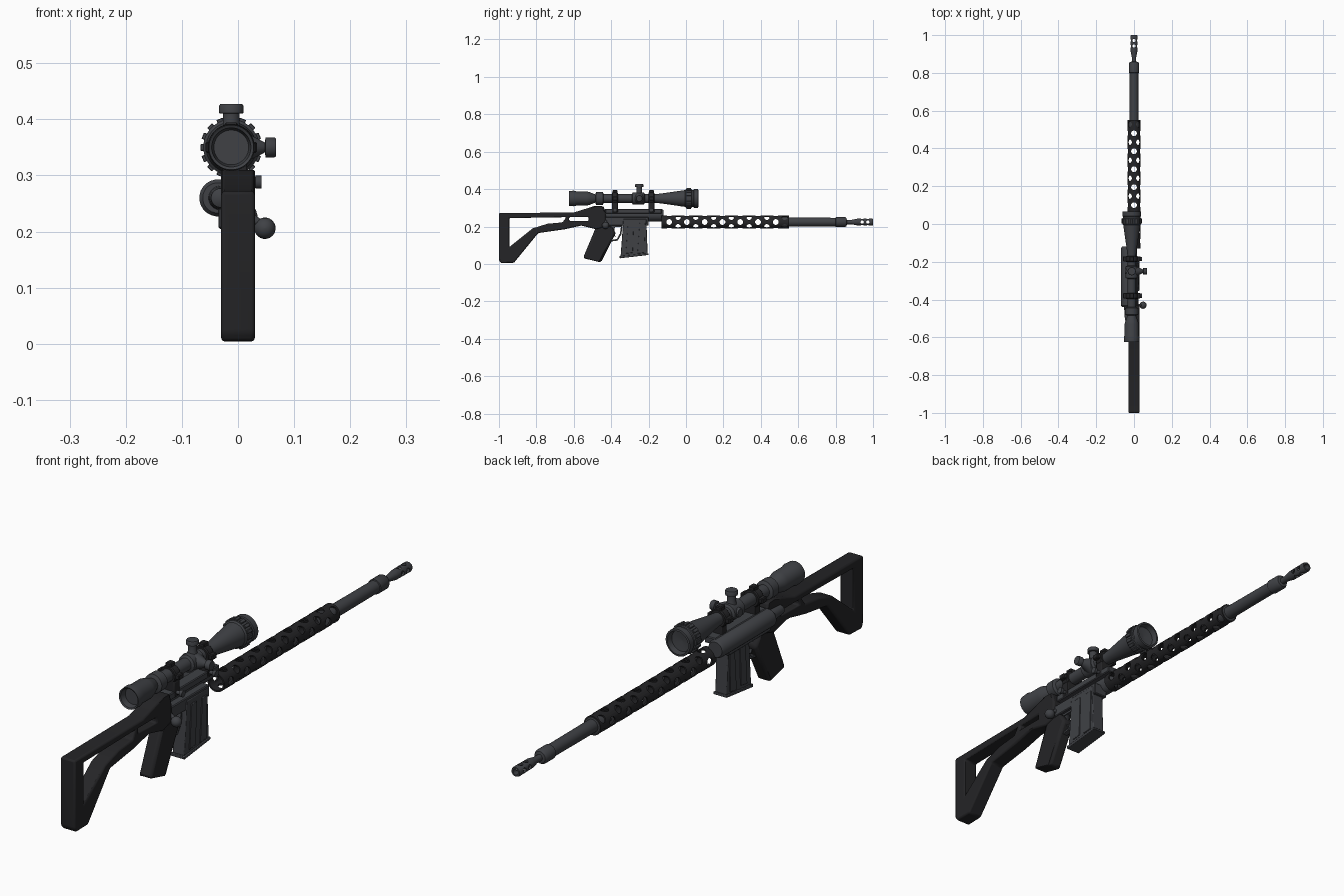
import bpy, bmesh, math
from mathutils import Vector, Matrix

if "Cube" in bpy.data.objects:
    bpy.data.objects.remove(bpy.data.objects["Cube"])

def material(name, c):
    m = bpy.data.materials.new(name)
    m.diffuse_color = (*c, 1)
    m.use_nodes = True
    m.node_tree.nodes["Principled BSDF"].inputs["Base Color"].default_value = m.diffuse_color
    return m

METAL = material("dark_metal", (0.05, 0.053, 0.06))
BLACK = material("black_polymer", (0.018, 0.018, 0.02))

def finish(ob, mat):
    ob.data.materials.append(mat)
    return ob

def from_bm(name, bm, mat):
    bmesh.ops.recalc_face_normals(bm, faces=bm.faces)
    me = bpy.data.meshes.new(name)
    bm.to_mesh(me)
    bm.free()
    ob = bpy.data.objects.new(name, me)
    bpy.context.collection.objects.link(ob)
    return finish(ob, mat)

def lathe(name, prof, origin, axis=(0, 1, 0), mat=METAL, segs=24, closed=False):
    """Revolve (distance, radius) points around an axis; closed makes a tube wall."""
    bm = bmesh.new()
    rot = Vector((0, 0, 1)).rotation_difference(Vector(axis)).to_matrix()
    rings = []
    for d, r in prof:
        ring = []
        for i in range(segs):
            a = 2 * math.pi * (i + 0.5) / segs
            ring.append(bm.verts.new(rot @ Vector((r * math.cos(a), r * math.sin(a), d)) + Vector(origin)))
        rings.append(ring)
    pairs = list(zip(rings, rings[1:])) + ([(rings[-1], rings[0])] if closed else [])
    for a, b in pairs:
        for i in range(segs):
            j = (i + 1) % segs
            bm.faces.new((a[i], a[j], b[j], b[i]))
    if not closed:
        bm.faces.new(rings[0])
        bm.faces.new(rings[-1])
    return from_bm(name, bm, mat)

def box(name, lo, hi, mat=METAL, bevel=0.003):
    bm = bmesh.new()
    size = [h - l for l, h in zip(lo, hi)]
    mid = [(h + l) / 2 for l, h in zip(lo, hi)]
    bmesh.ops.create_cube(bm, size=1, matrix=Matrix.Translation(mid) @ Matrix.Diagonal((*size, 1)))
    bmesh.ops.bevel(bm, geom=bm.edges[:], offset=bevel, segments=1, affect='EDGES')
    return from_bm(name, bm, mat)

def slab(name, outlines, width, mat, bevel, x=0):
    """Extrude side outlines (y, z) across x; later outlines are holes."""
    cu = bpy.data.curves.new(name, 'CURVE')
    cu.dimensions, cu.fill_mode, cu.extrude = '2D', 'BOTH', width / 2
    for pts in outlines:
        s = cu.splines.new('POLY')
        s.points.add(len(pts) - 1)
        s.use_cyclic_u = True
        for p, (y, z) in zip(s.points, pts):
            p.co = (y, z, 0, 1)
    tmp = bpy.data.objects.new(name, cu)
    bpy.context.collection.objects.link(tmp)
    bpy.context.view_layer.update()
    me = bpy.data.meshes.new_from_object(tmp.evaluated_get(bpy.context.evaluated_depsgraph_get()))
    bpy.data.objects.remove(tmp)
    bm = bmesh.new()
    bm.from_mesh(me)
    bmesh.ops.remove_doubles(bm, verts=bm.verts, dist=1e-5)
    for v in bm.verts:
        v.co = (v.co.z + x, v.co.x, v.co.y)
    ob = from_bm(name, bm, mat)
    b = ob.modifiers.new("bevel", 'BEVEL')
    b.width, b.segments, b.limit_method = bevel, 2, 'ANGLE'
    return ob

def drill(ob, holes):
    """Cut round through-holes (centre, axis, radius, half length)."""
    for k, (c, axis, r, h) in enumerate(holes):
        cut = lathe("cutter", [(-h, r), (h, r)], c, axis, segs=12)
        m = ob.modifiers.new("hole", 'BOOLEAN')
        m.object, m.operation, m.solver = cut, 'DIFFERENCE', 'EXACT'
        bpy.context.view_layer.objects.active = ob
        bpy.ops.object.modifier_apply(modifier=m.name)
        bpy.data.objects.remove(cut)

# Skeleton stock with triangular opening and a slot
slab("stock", [
    [(-1, .272), (-.6, .275), (-.52, .3), (-.49, .31), (-.44, .308), (-.43, .27), (-.43, .2), (-.48, .185),
     (-.56, .205), (-.65, .185), (-.79, .165), (-.92, .006), (-.99, .004), (-1, .02)],
    [(-.945, .245), (-.945, .09), (-.82, .19), (-.74, .215), (-.66, .222), (-.64, .25)],
    [(-.625, .25), (-.625, .23), (-.52, .23), (-.52, .25)]], .06, BLACK, .008)

# Grip, trigger and guard
slab("grip", [[(-.48, .2), (-.4, .205), (-.375, .165), (-.455, .008), (-.55, .032), (-.545, .045)]],
     .05, BLACK, .01)
slab("trigger_guard", [[(-.43, .205), (-.34, .205), (-.345, .16), (-.365, .125), (-.41, .118), (-.43, .13)],
                       [(-.422, .197), (-.348, .197), (-.353, .163), (-.37, .133), (-.408, .126), (-.422, .137)]],
     .02, METAL, .001)
slab("trigger", [[(-.395, .2), (-.38, .2), (-.385, .165), (-.375, .14), (-.395, .16)]], .01, METAL, .001)

# Magazine with side ribs and floor plate
slab("magazine", [[(-.335, .24), (-.212, .24), (-.205, .05), (-.35, .035)]], .048, METAL, .003)
slab("magazine_floor", [[(-.355, .042), (-.2, .057), (-.199, .048), (-.354, .03)]], .056, METAL, .002)
for i, t in enumerate((.2, .7)):
    y = -.335 + .125 * t
    slab(f"magazine_rib_{i}", [[(y, .22), (y + .03, .22), (y + .025, .06), (y - .012, .055)]], .054, METAL, .002)

# Receiver tube set to the left, with its bolt tail
RX, RZ = -.036, .26
lathe("receiver_tube", [(-.44, .027), (-.432, .033), (-.13, .033), (-.12, .028)], (RX, 0, RZ))
lathe("bolt_tail", [(-.515, .008), (-.51, .017), (-.47, .02), (-.43, .022)], (RX + .005, 0, RZ))
box("receiver_body", (-.035, -.45, .205), (.022, -.2, .25))
box("receiver_rail", (-.03, -.43, .27), (.015, -.13, .295))

# Bolt handle
stem = Vector((.045, -.43, .21)) - Vector((-.01, -.43, .25))
lathe("bolt_stem", [(0, .009), (stem.length, .007)], (-.01, -.43, .25), stem.normalized(), segs=12)
lathe("bolt_knob", [(.019 * -math.cos(t * math.pi / 10), .019 * math.sin(t * math.pi / 10) + 1e-4)
                    for t in range(11)], (.048, -.43, .206), segs=20)

# Perforated hollow handguard
HZ = .224
guard = lathe("handguard", [(-.13, .035), (.55, .035), (.55, .029), (-.13, .029)], (0, 0, HZ), mat=BLACK, closed=True)
holes = []
for k in range(7):
    for a in (0, 45, 90, 135):
        y = -.09 + .095 * k + (.0475 if a % 90 else 0)
        if y < .53:
            t = math.radians(a)
            holes.append(((0, y, HZ), (math.cos(t), 0, math.sin(t)), .0155, .06))
drill(guard, holes)

# Barrel, collar and neck
lathe("barrel", [(.5, .029), (.55, .029), (.551, .024), (.8, .023), (.801, .027), (.85, .027), (.858, .022),
                 (.86, .012), (.885, .012), (.915, .018), (.92, .018)], (0, 0, HZ))
# Ported muzzle brake
brake = lathe("muzzle_brake", [(.915, .018), (.995, .019), (1, .017), (1, .011), (.915, .011)], (0, 0, HZ), closed=True)
drill(brake, [((0, y, HZ), ax, .009, .04) for y in (.942, .972) for ax in ((1, 0, 0), (0, 0, 1))])

# Scope body
SX, SZ = -.012, .35
lathe("scope_body", [(-.6, .001), (-.6, .031), (-.622, .035), (-.625, .04), (-.6, .042), (-.585, .038), (-.53, .038),
                     (-.515, .034), (-.485, .022), (-.48, .035), (-.445, .035), (-.44, .023), (-.29, .023),
                     (-.285, .032), (-.225, .032), (-.22, .023), (-.165, .023), (-.13, .027), (-.02, .043),
                     (-.005, .045), (0, .05), (.03, .05), (.032, .046), (.04, .046), (.042, .05), (.065, .05),
                     (.066, .043), (.045, .039), (.04, .001)], (SX, 0, SZ), segs=32)
# Grip lugs on the focus ring
for i in range(16):
    a = 2 * math.pi * i / 16
    c = Vector((SX + .05 * math.cos(a), 0, SZ + .05 * math.sin(a)))
    ob = box(f"focus_lug_{i}", (-.005, .002, -.006), (.005, .028, .006), bevel=.001)
    ob.matrix_world = Matrix.Translation(c) @ Matrix.Rotation(-a, 4, 'Y')

# Adjustment turrets on top and right
turret = [(.015, .022), (.035, .015), (.06, .015), (.061, .022), (.074, .022), (.077, .02)]
lathe("top_turret", turret, (SX, -.25, SZ), (0, 0, 1), segs=20)
lathe("side_turret", [(.015, .03), (.035, .022), (.06, .009), (.061, .018), (.077, .018), (.08, .016)],
      (SX, -.25, SZ), (1, 0, 0), segs=20)
lathe("left_boss", [(.015, .022), (.036, .015)], (SX, -.25, SZ), (-1, 0, 0), segs=20)

# Scope rings, feet and clamp screws
for i, y in enumerate((-.38, -.185)):
    lathe(f"scope_ring_{i}", [(-.016, .03), (-.012, .033), (.012, .033), (.016, .03)], (SX, y, SZ), mat=BLACK)
    slab(f"ring_foot_{i}", [[(y - .016, .33), (y + .016, .33), (y + .016, .275), (y - .016, .275)]],
         .044, BLACK, .003, x=SX + .006)
    box(f"ring_cap_{i}", (SX - .012, y - .014, SZ + .025), (SX + .012, y + .014, SZ + .044), BLACK)
    for s in (-1, 1):
        box(f"ring_ear_{i}_{s}", (SX + s * .036 - .01, y - .014, SZ - .01), (SX + s * .036 + .01, y + .014, SZ + .01), BLACK)
    lathe(f"clamp_screw_{i}", [(0, .007), (.018, .007), (.019, .012), (.03, .012)], (.012, y, .288), (1, 0, 0), segs=12)

# Smooth shading with sharp edges kept
bpy.ops.object.select_all(action='DESELECT')
for ob in bpy.context.scene.objects:
    ob.select_set(True)
    bpy.context.view_layer.objects.active = ob
bpy.ops.object.shade_smooth_by_angle(angle=math.radians(35))
